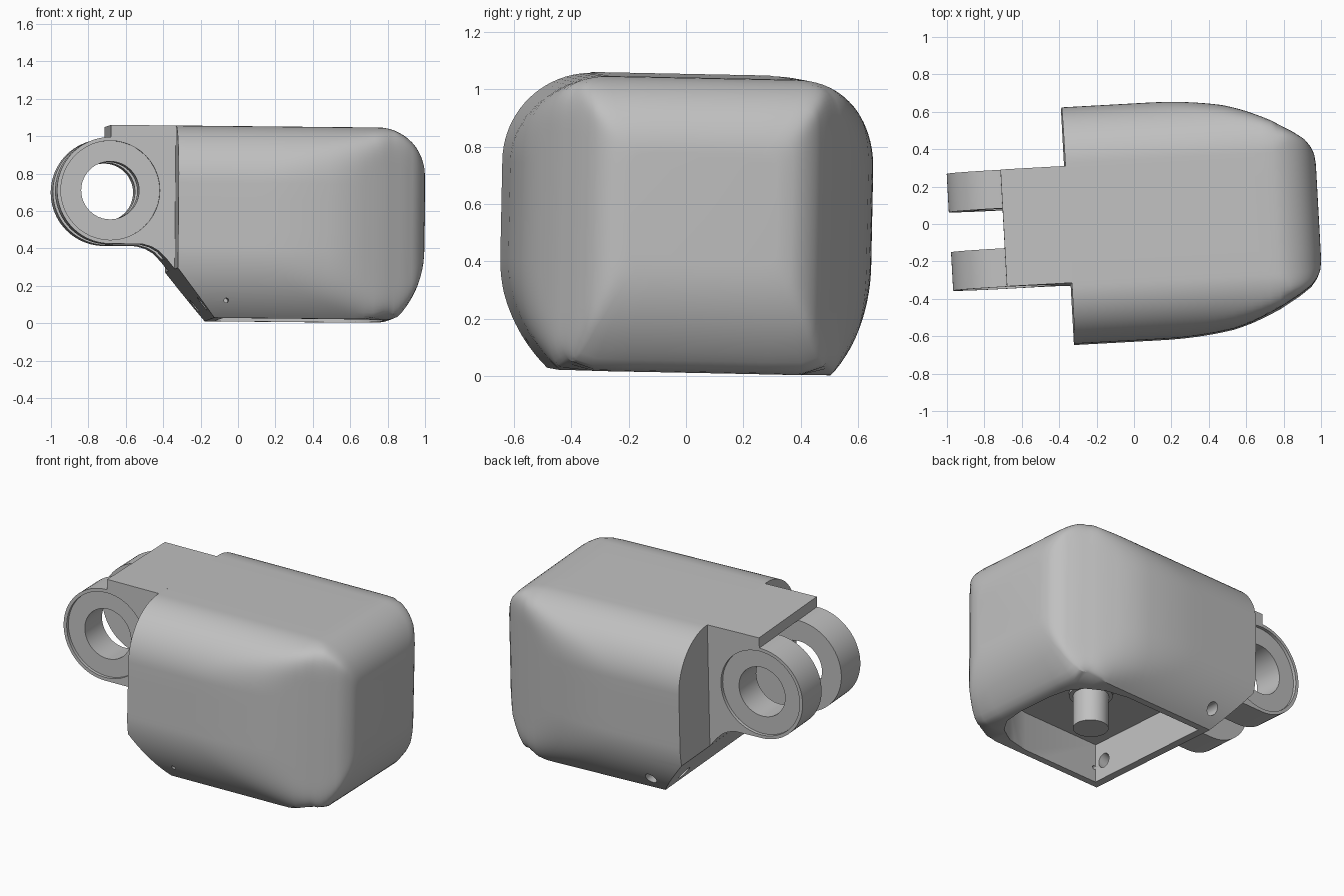
import bpy, bmesh, math
from mathutils import Matrix, Vector, Euler

cube = bpy.data.objects.get("Cube")
if cube:
    bpy.data.objects.remove(cube, do_unlink=True)

grey = bpy.data.materials.new("plain grey")
grey.use_nodes = True
tint = (0.53, 0.53, 0.53, 1)
grey.diffuse_color = tint
grey.node_tree.nodes["Principled BSDF"].inputs["Base Color"].default_value = tint

BACK, END, TOP, BOTTOM, HALF = -0.355, 0.985, 1.047, 0.018, 0.633
TOP_R, LOW_R, LOW_Z = 0.31, 0.536, 0.40


def make_object(name, bm):
    bmesh.ops.recalc_face_normals(bm, faces=bm.faces)
    mesh = bpy.data.meshes.new(name)
    bm.to_mesh(mesh)
    bm.free()
    obj = bpy.data.objects.new(name, mesh)
    bpy.context.collection.objects.link(obj)
    mesh.materials.append(grey)
    return obj


def prism(name, points, axis, low, high):
    """Extrude an outline along y (points are x, z) or z (points are x, y)."""
    bm = bmesh.new()
    place = (lambda p, h: (p[0], h, p[1])) if axis == "y" else (lambda p, h: (p[0], p[1], h))
    face = bm.faces.new([bm.verts.new(place(p, low)) for p in points])
    moved = bmesh.ops.extrude_face_region(bm, geom=[face])["geom"]
    step = Vector(place((0, 0), high - low))
    bmesh.ops.translate(bm, vec=step, verts=[v for v in moved if isinstance(v, bmesh.types.BMVert)])
    return make_object(name, bm)


def cylinder(name, centre, radius, length, direction):
    bm = bmesh.new()
    turn = Vector((0, 0, 1)).rotation_difference(Vector(direction)).to_matrix().to_4x4()
    bmesh.ops.create_cone(bm, cap_ends=True, segments=48, radius1=radius, radius2=radius,
                          depth=length, matrix=Matrix.Translation(centre) @ turn)
    return make_object(name, bm)


def cut(target, cutter):
    cutter.hide_render = True
    mod = target.modifiers.new("cut", "BOOLEAN")
    mod.operation, mod.solver, mod.object = "DIFFERENCE", "EXACT", cutter
    bpy.context.view_layer.objects.active = target
    bpy.ops.object.modifier_apply(modifier=mod.name)
    bpy.data.objects.remove(cutter, do_unlink=True)


def soft_min(a, b, k):
    h = max(k - abs(a - b), 0) / k
    return min(a, b) - h * h * k / 4


def ramp(x, start, span):
    return min(1, max(0, (x - start) / span))


def interpolate(table, x):
    for (x0, y0), (x1, y1) in zip(table, table[1:]):
        if x <= x1:
            return y0 + (y1 - y0) * max(0, x - x0) / (x1 - x0)
    return table[-1][1]


# Half outline of the shell seen from above
plan = [(0.0, 0.74), (0.2, 0.69), (0.35, 0.65), (0.5, 0.608), (0.62, 0.562), (0.75, 0.503),
        (0.87, 0.433), (0.93, 0.39), (0.965, 0.345), (0.98, 0.305), (END, 0.26)]

# Half cross-section, from the bottom rim up to the top centre
half = [(0, BOTTOM), (0.12, BOTTOM), (0.24, BOTTOM), (0.36, BOTTOM)]
low_angle = math.asin((LOW_Z - BOTTOM) / LOW_R)
for i in range(19):
    a = low_angle * (1 - i / 18)
    half.append((HALF - LOW_R + LOW_R * math.cos(a), LOW_Z - LOW_R * math.sin(a)))
half += [(HALF, 0.48), (HALF, 0.56), (HALF, 0.65)]
for i in range(21):
    a = math.pi / 2 * i / 20
    half.append((HALF - TOP_R + TOP_R * math.cos(a), TOP - TOP_R + TOP_R * math.sin(a)))
half += [(0.2, TOP), (0.1, TOP), (0, TOP)]
section = half + [(-y, z) for y, z in half[-2:0:-1]]


def ring(x):
    """Fit the cross-section inside a rounded box that shrinks towards the nose."""
    ky, kz = 0.08, 0.0001 + 0.1 * ramp(x, 0.78, 0.15)
    radius = 0.1 + 0.17 * ramp(x, 0.5, 0.35)
    wide = interpolate(plan, x)
    rise = max(0, x - END + 0.26)
    drop = max(0, x - END + LOW_R)
    high = TOP - 0.26 + math.sqrt(max(0, 0.26 ** 2 - rise ** 2))
    low = max(BOTTOM, LOW_Z - math.sqrt(max(0, LOW_R ** 2 - drop ** 2)))
    pts = []
    for y, z in section:
        reach = wide + ky - radius
        core = Vector((max(-reach, min(reach, y)),
                       max(low - kz + radius, min(high + kz - radius, z))))
        out = Vector((y, z)) - core
        if out.length > radius:
            out *= radius / out.length
        py, pz = core + out
        side = soft_min(abs(py), wide, ky)
        pz = soft_min(pz, high, kz)
        pts.append((x, math.copysign(side, y) if y else 0, -soft_min(-pz, -low, kz)))
    return pts


# Shell: lofted rings, closed at both ends
stations = [BACK, -0.1, 0.05] + [0.1 + 0.05 * i for i in range(13)]
stations += [0.725 + 0.26 * math.sin(math.pi / 2 * i / 14) for i in range(1, 15)]
bm = bmesh.new()
rings = [[bm.verts.new(p) for p in ring(x)] for x in stations]
count = len(section)
for a, b in zip(rings, rings[1:]):
    for i in range(count):
        j = (i + 1) % count
        bm.faces.new((a[i], a[j], b[j], b[i]))
bm.faces.new(rings[0])
bm.faces.new(rings[-1])
bmesh.ops.remove_doubles(bm, verts=bm.verts, dist=0.0005)
shell = make_object("shell", bm)

# Slanted lower back of the shell
wedge = [(-0.396, 0.332), (-0.088, -0.06), (-0.6, -0.06), (-0.6, 0.332)]
cut(shell, prism("slant_cutter", wedge, "y", -1, 1))

# Recess in the underside
right = [(-0.10, -0.43), (0.45, -0.43), (0.60, -0.40), (0.70, -0.34), (0.76, -0.25), (0.78, -0.12)]
cut(shell, prism("recess_cutter", right + [(x, -y) for x, y in reversed(right)], "z", -0.2, 0.26))

# Fastener holes in the slanted back and the sides
for side in (-1, 1):
    cut(shell, cylinder("slant_hole_cutter", (-0.19, side * 0.36, 0.10), 0.042, 0.5, (0.85, 0, 0.3)))
cut(shell, cylinder("left_hole_cutter", (-0.10, 0.52, 0.11), 0.035, 0.3, (0, 1, 0)))
cut(shell, cylinder("right_hole_cutter", (-0.09, -0.52, 0.11), 0.012, 0.3, (0, 1, 0)))

# Hinge block with rounded knuckles under a flat top plate
PIVOT_X, PIVOT_Z, KNUCKLE_R, BLOCK = -0.703, 0.697, 0.285, 0.313
outline = [(-0.35, TOP), (-0.35, 0.28), (BACK, 0.28), (-0.40, 0.335), (-0.44, 0.375),
           (-0.48, 0.398), (-0.53, 0.412)]
for i in range(41):
    a = -math.pi / 2 - math.pi * i / 40
    outline.append((PIVOT_X + KNUCKLE_R * math.cos(a), PIVOT_Z + KNUCKLE_R * math.sin(a)))
outline += [(PIVOT_X, TOP)]
hinge = prism("hinge_block", outline, "y", -BLOCK, BLOCK)
slot = [(-1.2, 0.2), (-0.40, 0.2), (-0.40, 0.982), (PIVOT_X, 0.982), (PIVOT_X, 1.2), (-1.2, 1.2)]
cut(hinge, prism("slot_cutter", slot, "y", -0.107, 0.107))
cut(hinge, cylinder("bore_cutter", (PIVOT_X, 0, PIVOT_Z), 0.155, 1, (0, 1, 0)))
for side in (-1, 1):
    cut(hinge, cylinder("rim_cutter", (PIVOT_X, side * BLOCK, PIVOT_Z), 0.265, 0.04, (0, 1, 0)))

# Post and collar inside the recess
post = cylinder("post", (0.34, 0, 0.155), 0.102, 0.25, (0, 0, 1))
collar = cylinder("post_collar", (0.34, 0, 0.255), 0.125, 0.03, (0, 0, 1))

# Slight overall tilt, then shading
tilt = Matrix.Translation((-0.004, -0.004, 0)) @ Euler((-0.02, 0.01, 0.055)).to_matrix().to_4x4()
for obj in (shell, hinge, post, collar):
    obj.data.transform(tilt)
    bpy.ops.object.select_all(action="DESELECT")
    obj.select_set(True)
    bpy.context.view_layer.objects.active = obj
    bpy.ops.object.shade_smooth_by_angle(angle=math.radians(30))
